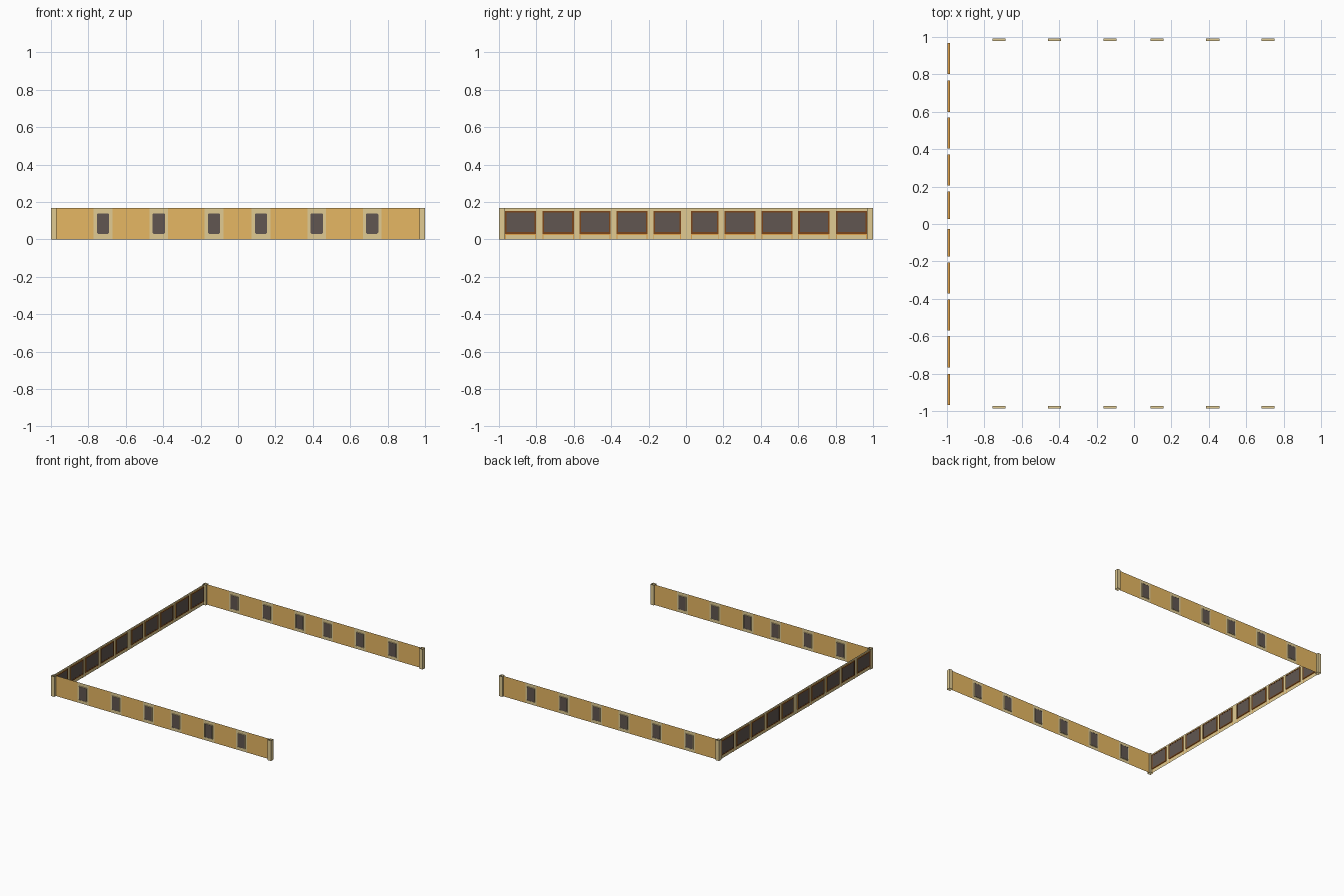
import bpy
from mathutils import Vector

if "Cube" in bpy.data.objects:
    bpy.data.objects.remove(bpy.data.objects["Cube"])


def material(name, rgb):
    m = bpy.data.materials.new(name)
    m.diffuse_color = (*rgb, 1)
    m.use_nodes = True
    m.node_tree.nodes["Principled BSDF"].inputs["Base Color"].default_value = m.diffuse_color
    return m


TAN = material("tan_plaster", (0.79, 0.475, 0.125))
PALE = material("pale_stone", (0.75, 0.6, 0.29))
DARK = material("dark_glass", (0.12, 0.094, 0.082))
BROWN = material("brown_wood", (0.2, 0.06, 0.01))
OCHRE = material("ochre_trim", (0.75, 0.36, 0.07))
H = 0.167


# Each side maps (along wall, outward depth, height) to world space
def front(u, d, z): return Vector((u, -d, z))
def back(u, d, z): return Vector((u, d, z))
def left(u, d, z): return Vector((-d, u, z))


class Part:
    """Collects faces of one colour and becomes one object."""
    def __init__(self, name, mat, side):
        self.name, self.mat, self.side = name, mat, side
        self.v, self.f = [], []

    def face(self, pts, direction):
        p = [self.side(*q) for q in pts]
        n = (p[1] - p[0]).cross(p[2] - p[0])
        want = self.side(*direction) - self.side(0, 0, 0)
        if n.dot(want) < 0:
            p.reverse()
        i = len(self.v)
        self.v += p
        self.f.append(range(i, i + len(p)))

    def panel(self, u0, u1, z0, z1, d, out=1):
        self.face([(u0, d, z0), (u1, d, z0), (u1, d, z1), (u0, d, z1)], (0, out, 0))

    def skins(self, u0, u1, z0, z1, do, di):
        self.panel(u0, u1, z0, z1, do, 1)
        self.panel(u0, u1, z0, z1, di, -1)

    def reveal(self, u0, u1, z0, z1, do, di, outward=1):
        for u, s in ((u0, -1), (u1, 1)):
            self.face([(u, do, z0), (u, di, z0), (u, di, z1), (u, do, z1)], (s * outward, 0, 0))
        for z, s in ((z0, -1), (z1, 1)):
            self.face([(u0, do, z), (u1, do, z), (u1, di, z), (u0, di, z)], (0, 0, s * outward))

    def ring(self, u0, u1, z0, z1, w, do, di):
        self.skins(u0, u0 + w, z0, z1, do, di)
        self.skins(u1 - w, u1, z0, z1, do, di)
        self.skins(u0 + w, u1 - w, z0, z0 + w, do, di)
        self.skins(u0 + w, u1 - w, z1 - w, z1, do, di)
        self.reveal(u0 + w, u1 - w, z0 + w, z1 - w, do, di, -1)

    def build(self):
        me = bpy.data.meshes.new(self.name)
        me.from_pydata(self.v, [], [list(f) for f in self.f])
        me.materials.append(self.mat)
        bpy.context.collection.objects.link(bpy.data.objects.new(self.name, me))


# Front and back walls: single-sheet plaster with stone window bays
centres = (-0.722, -0.424, -0.128, 0.123, 0.421, 0.717)
for label, side, do, di in (("front", front, 0.986, 0.972), ("back", back, 0.992, 0.979)):
    wall = Part(label + "_wall", TAN, side)
    bays = Part(label + "_window_surrounds", PALE, side)
    panes = Part(label + "_window_panes", DARK, side)
    mid = (do + di) / 2
    edge = -0.97
    for c in centres:
        a, b = c - 0.05, c + 0.05
        wall.panel(edge, a, 0, H, mid)
        edge = b
        u0, u1, z0, z1 = c - 0.035, c + 0.035, 0.026, 0.14
        bays.panel(a, u0, 0, H, mid)
        bays.panel(u1, b, 0, H, mid)
        bays.panel(u0, u1, 0, z0, mid)
        bays.panel(u0, u1, z1, H, mid)
        # projecting stone frame and a pane with clipped corners
        bays.ring(u0, u1, z0, z1, 0.002, do, di)
        bays.reveal(u0, u1, z0, z1, do, di)
        bays.panel(u0, u1, z0, z1, mid)
        p0, p1, q0, q1, k = u0 + 0.002, u1 - 0.002, z0 + 0.002, z1 - 0.002, 0.008
        for d, s in ((do - 0.001, 1), (di + 0.001, -1)):
            panes.face([(p0 + k, d, q0), (p1 - k, d, q0), (p1, d, q0 + k), (p1, d, q1 - k / 2),
                        (p1 - k / 2, d, q1), (p0 + k / 2, d, q1), (p0, d, q1 - k / 2),
                        (p0, d, q0 + k)], (0, s, 0))
    wall.panel(edge, 0.97, 0, H, mid)
    for p in (wall, bays, panes):
        p.build()

# Left wall: stone piers with ten large framed windows
DO, DI = 0.998, 0.985
MID = (DO + DI) / 2
piers = Part("left_wall_piers", PALE, left)
frames = Part("left_window_frames", BROWN, left)
glass = Part("left_window_glass", DARK, left)
trim = Part("left_ochre_trim", OCHRE, left)
half = [(0.027, 0.175), (0.205, 0.372), (0.403, 0.57), (0.6, 0.768), (0.801, 0.968)]
spans = [(-b, -a) for a, b in reversed(half)] + half
edge = -0.97
for i, (a, b) in enumerate(spans):
    piers.panel(edge, a, 0, H, MID)
    edge = b
    z0, z1 = 0.03, 0.152
    piers.panel(a, b, 0, z0, MID)
    piers.panel(a, b, z1, H, MID)
    # ochre outline of the apron below the window, and the frame's outer edge
    for u in (a, b - 0.005):
        trim.skins(u, u + 0.005, 0, z0 - 0.005, MID + 0.002, MID - 0.002)
    trim.skins(a, b, z0 - 0.006, z0, MID + 0.002, MID - 0.002)
    trim.reveal(a, b, z0, z1, DO, DI)
    frames.ring(a, b, z0, z1, 0.009, DO, DI)
    w = 0.007 if i == 2 else 0.009
    glass.skins(a + w, b - w, z0 + w, z1 - w, DO - (w < 0.008) * -0.001 - 0.001, DI + 0.001)
piers.panel(edge, 0.97, 0, H, MID)
for p in (piers, frames, glass, trim):
    p.build()

# Open-topped corner and end posts
for sx, xn in ((-1, "left"), (1, "right")):
    for sy, yn in ((-1, "front"), (1, "back")):
        post = Part(f"{yn}_{xn}_post", PALE, back)
        x0, x1 = sorted((sx * 0.97, sx))
        y0, y1 = sorted((sy * 0.968, sy))
        post.panel(x0, x1, 0, H, y0, -1)
        post.panel(x0, x1, 0, H, y1, 1)
        for x, s in ((x0, -1), (x1, 1)):
            post.face([(x, y0, 0), (x, y1, 0), (x, y1, H), (x, y0, H)], (s, 0, 0))
        post.build()
